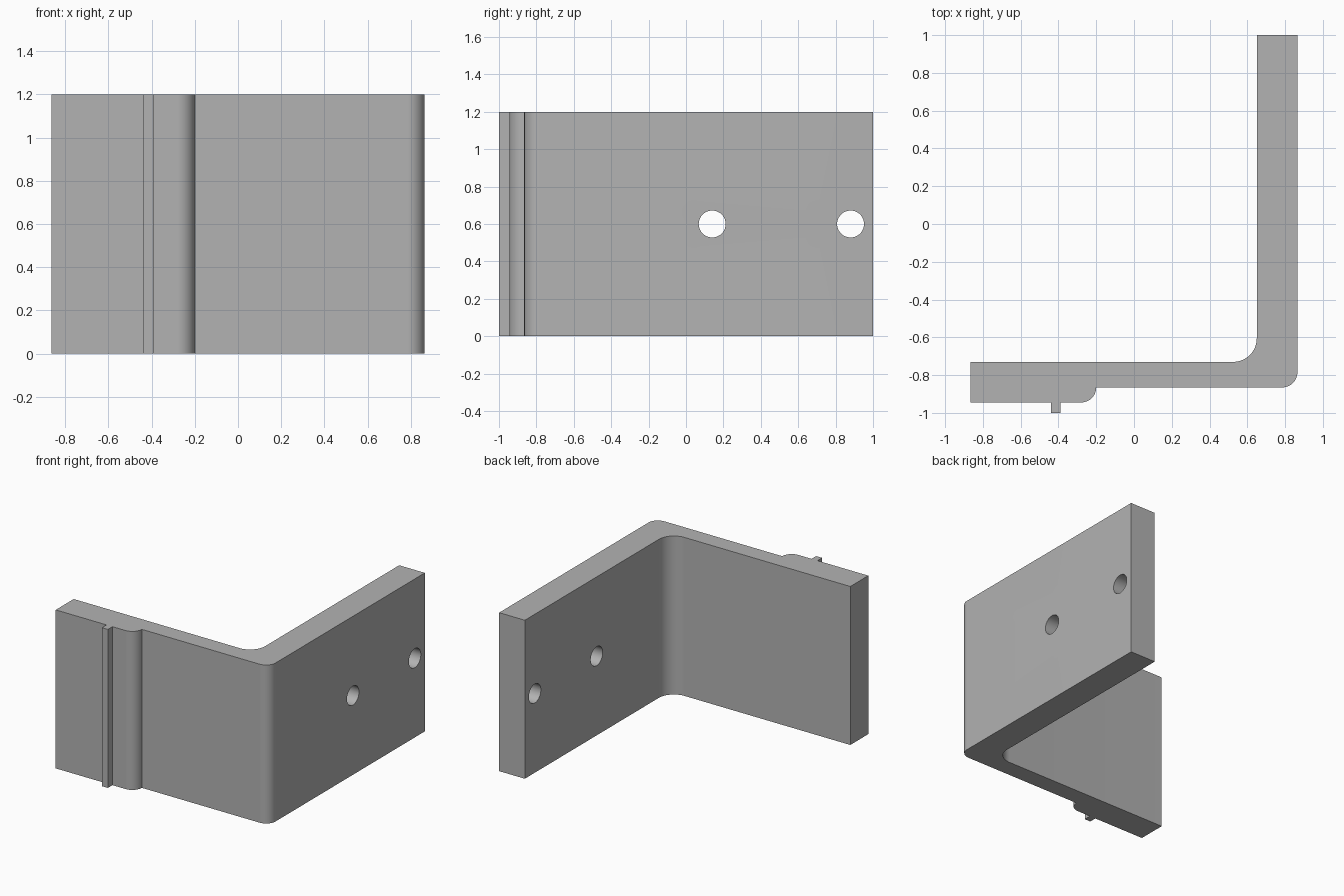
import bpy, bmesh
from math import sin, cos, pi, radians
from mathutils import Matrix

if "Cube" in bpy.data.objects:
    bpy.data.objects.remove(bpy.data.objects["Cube"])

HEIGHT = 1.2
GREY = (0.45, 0.45, 0.45, 1)

metal = bpy.data.materials.new("plain grey")
metal.use_nodes = True
metal.diffuse_color = GREY
metal.node_tree.nodes["Principled BSDF"].inputs["Base Color"].default_value = GREY


def arc(cx, cy, r, start, end, steps=12):
    """Points of a rounded corner, angles in degrees."""
    angles = [radians(start + (end - start) * i / steps) for i in range(steps + 1)]
    return [(cx + r * cos(a), cy + r * sin(a)) for a in angles]


def finish(bm, name):
    bmesh.ops.recalc_face_normals(bm, faces=bm.faces)
    mesh = bpy.data.meshes.new(name)
    bm.to_mesh(mesh)
    bm.free()
    mesh.materials.append(metal)
    obj = bpy.data.objects.new(name, mesh)
    bpy.context.collection.objects.link(obj)
    return obj


# Angle bracket outline: thick pad with a locating rib, thin web, long flange
outline = [(-0.865, -0.945), (-0.44, -0.945), (-0.44, -1), (-0.39, -1), (-0.39, -0.945)]
outline += arc(-0.28, -0.865, 0.08, -90, 0)         # rounded pad end
outline += arc(0.785, -0.785, 0.08, -90, 0)         # outer bend
outline += [(0.865, 1), (0.65, 1)]
outline += arc(0.525, -0.605, 0.125, 0, -90)        # inner bend
outline += [(-0.865, -0.73)]

bm = bmesh.new()
base = bm.faces.new([bm.verts.new((x, y, 0)) for x, y in outline])
extruded = bmesh.ops.extrude_face_region(bm, geom=[base], use_keep_orig=True)
top = [v for v in extruded["geom"] if isinstance(v, bmesh.types.BMVert)]
bmesh.ops.translate(bm, verts=top, vec=(0, 0, HEIGHT))
bracket = finish(bm, "angle_bracket")

# Two bolt holes through the flange
bm = bmesh.new()
for y in (0.14, 0.88):
    place = Matrix.Translation((0.76, y, HEIGHT / 2)) @ Matrix.Rotation(pi / 2, 4, "Y")
    bmesh.ops.create_cone(bm, cap_ends=True, segments=48, radius1=0.072,
                          radius2=0.072, depth=0.5, matrix=place)
cutter = finish(bm, "bolt_hole_cutter")
cutter.hide_render = True

holes = bracket.modifiers.new("bolt holes", "BOOLEAN")
holes.operation = "DIFFERENCE"
holes.solver = "EXACT"
holes.object = cutter

bpy.ops.object.select_all(action="DESELECT")
bracket.select_set(True)
bpy.context.view_layer.objects.active = bracket
bpy.ops.object.modifier_apply(modifier=holes.name)
bpy.data.objects.remove(cutter)
bpy.ops.object.shade_smooth_by_angle(angle=radians(30))
